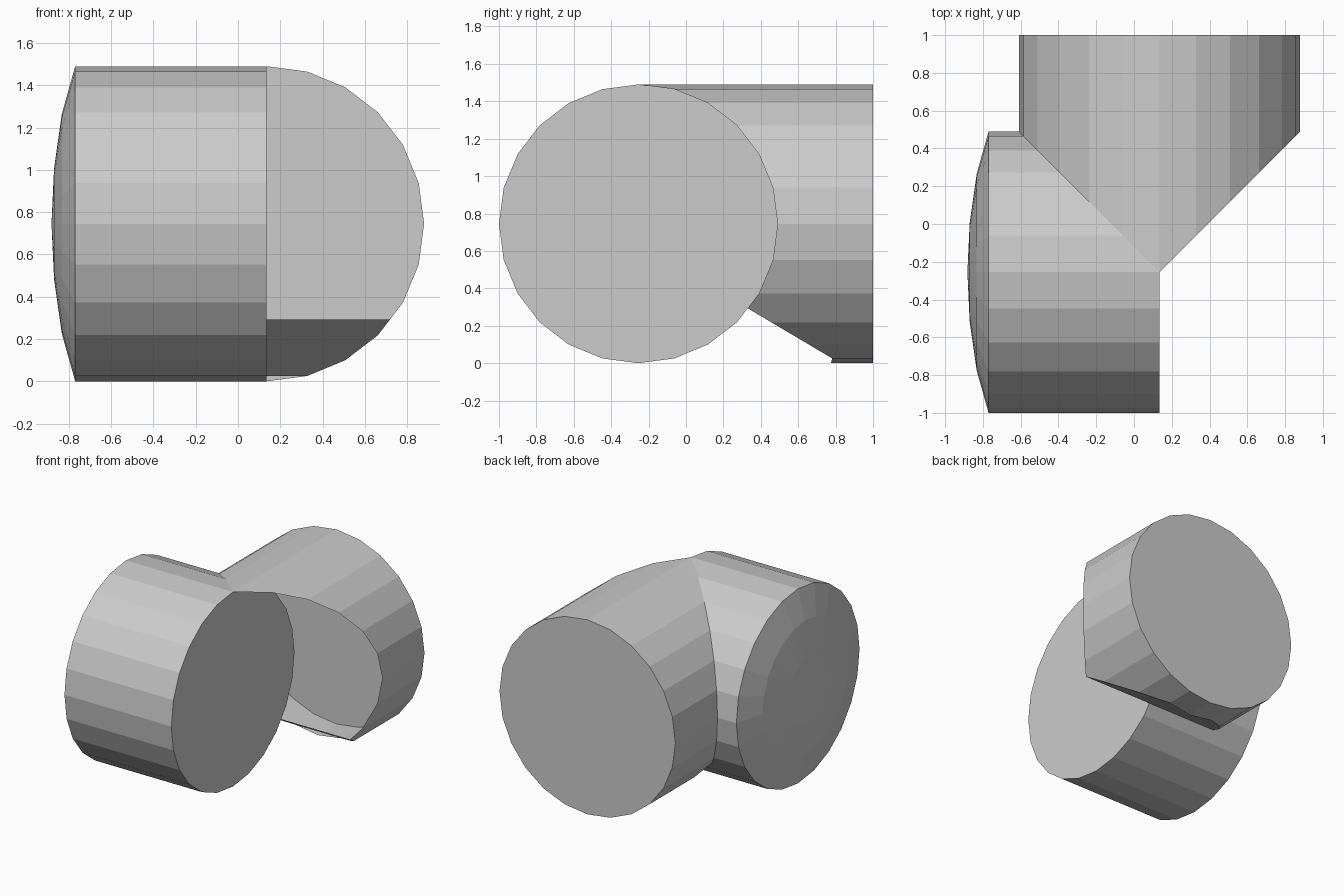
import bpy, bmesh
from math import radians, sin, cos
from mathutils import Vector

if "Cube" in bpy.data.objects:
    bpy.data.objects.remove(bpy.data.objects["Cube"])

R, SIDES = 0.745, 24
CX, CY, CZ = 0.135, -0.255, 0.745   # where the two pipe axes cross


def lathe(profile, along):
    """Loft rings of (position, radius) along the x or y axis; radius 0 is a pole."""
    bm = bmesh.new()
    rings = []
    for p, r in profile:
        ring = []
        for i in range(SIDES if r > 0 else 1):
            a = radians(360 / SIDES * i)
            u, v = r * cos(a), CZ + r * sin(a)
            ring.append(bm.verts.new((p, CY + u, v) if along == 'x' else (CX + u, p, v)))
        rings.append(ring)
    for a, b in zip(rings, rings[1:]):
        for i in range(SIDES):
            j = (i + 1) % SIDES
            if len(a) == 1:
                bm.faces.new((a[0], b[i], b[j]))
            else:
                bm.faces.new((a[i], a[j], b[j], b[i]))
    for ring in (rings[0], rings[-1]):
        if len(ring) > 1:
            bm.faces.new(ring)
    bmesh.ops.recalc_face_normals(bm, faces=bm.faces[:])
    return bm


def finish(bm, name):
    bm.normal_update()
    me = bpy.data.meshes.new(name)
    bm.to_mesh(me)
    bm.free()
    ob = bpy.data.objects.new(name, me)
    bpy.context.collection.objects.link(ob)
    return ob


def cut(bm, co, no):
    """Remove everything on the side the normal points to; return the cut vertices."""
    geom = bm.verts[:] + bm.edges[:] + bm.faces[:]
    res = bmesh.ops.bisect_plane(bm, geom=geom, dist=1e-5, plane_co=co,
                                 plane_no=no, clear_outer=True)
    return [g for g in res['geom_cut'] if isinstance(g, bmesh.types.BMVert)]


# Cross pipe along x: domed left end, flat right end
finish(lathe([(-0.882, 0), (-0.87, 0.26), (-0.833, 0.52), (-0.77, R), (CX, R)], 'x'),
       "domed_cross_pipe")

# Branch pipe along y: capped at the back, mitred open front
bm = lathe([(-0.6, R), (1.0, R)], 'y')
corner = Vector((CX, CY, CZ))
for side in (-1, 1):
    cut(bm, corner, Vector((side, -1, 0)).normalized())

# Sloping underside closing the lower front of the branch
slope = Vector((0, -0.27, -0.455)).normalized()
arc = sorted((v for v in cut(bm, Vector((0, 0.327, 0.295)), slope) if v.co.z < 0.31),
             key=lambda v: v.co.x)
for v in arc:
    if v.co.z < 0.01:
        v.co.y = 0.775
plate = bm.faces.new([v for v in arc if v.co.z >= 0.01])
plate.normal_update()
if plate.normal.dot(slope) < 0:
    plate.normal_flip()
finish(bm, "branch_pipe")
